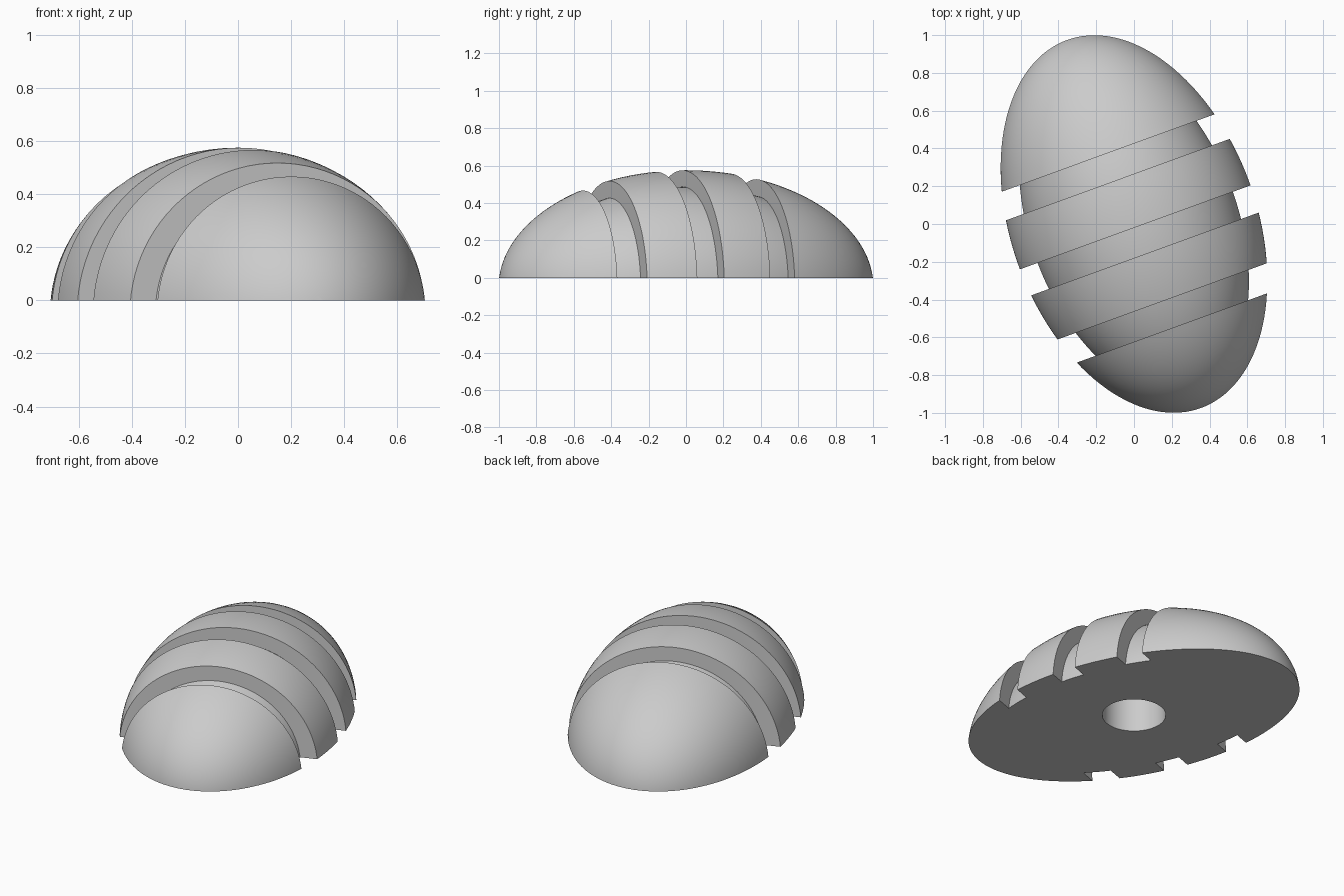
import bpy
from math import radians, pi
from mathutils import Matrix

cube = bpy.data.objects.get("Cube")
if cube:
    bpy.data.objects.remove(cube, do_unlink=True)

TILT = radians(20)      # long axis turned away from y
SINK = 0.05             # ellipsoid centre below the ground

grey = bpy.data.materials.new("plain grey")
grey.use_nodes = True
grey.diffuse_color = (0.6, 0.6, 0.6, 1)
grey.node_tree.nodes["Principled BSDF"].inputs["Base Color"].default_value = (0.6, 0.6, 0.6, 1)


def place(name, matrix):
    """Bake a transform into the newest primitive."""
    ob = bpy.context.object
    ob.name = name
    ob.data.transform(matrix)
    ob.location = (0, 0, 0)
    ob.data.materials.append(grey)
    return ob


def ellipsoid(name, width, length, height):
    bpy.ops.mesh.primitive_uv_sphere_add(segments=96, ring_count=64, radius=1)
    return place(name, Matrix.Translation((0, 0, -SINK))
                 @ Matrix.Diagonal((width, length, height, 1))
                 @ Matrix.Rotation(pi / 2, 4, 'X'))


def box(name, centre, size):
    bpy.ops.mesh.primitive_cube_add(size=1)
    return place(name, Matrix.Translation(centre) @ Matrix.Diagonal((*size, 1)))


def subtract(target, cutter):
    mod = target.modifiers.new("cut", 'BOOLEAN')
    mod.operation = 'DIFFERENCE'
    mod.solver = 'EXACT'
    mod.object = cutter
    bpy.context.view_layer.objects.active = target
    bpy.ops.object.modifier_apply(modifier=mod.name)
    bpy.data.objects.remove(cutter, do_unlink=True)


# Outer dome with a flat base
dome = ellipsoid("grooved_dome", 0.652, 1.04, 0.625)
subtract(dome, box("ground_cutter", (0, 0, -1), (4, 4, 2)))

# Three grooves across the dome, each with a curved floor
for y in (0.325, -0.094, -0.511):
    groove = box("groove_cutter", (0, y, 0.48), (2, 0.15, 1))
    subtract(groove, ellipsoid("groove_floor", 0.553, 0.942, 0.537))
    subtract(dome, groove)

# Blind round socket in the base
bpy.ops.mesh.primitive_cylinder_add(vertices=64, radius=0.183, depth=0.6)
subtract(dome, place("socket_cutter", Matrix.Identity(4)))

# Turn the dome and shade it
dome.data.transform(Matrix.Rotation(TILT, 4, 'Z'))
bpy.ops.object.select_all(action='DESELECT')
dome.select_set(True)
bpy.context.view_layer.objects.active = dome
bpy.ops.object.shade_smooth_by_angle(angle=radians(30))
